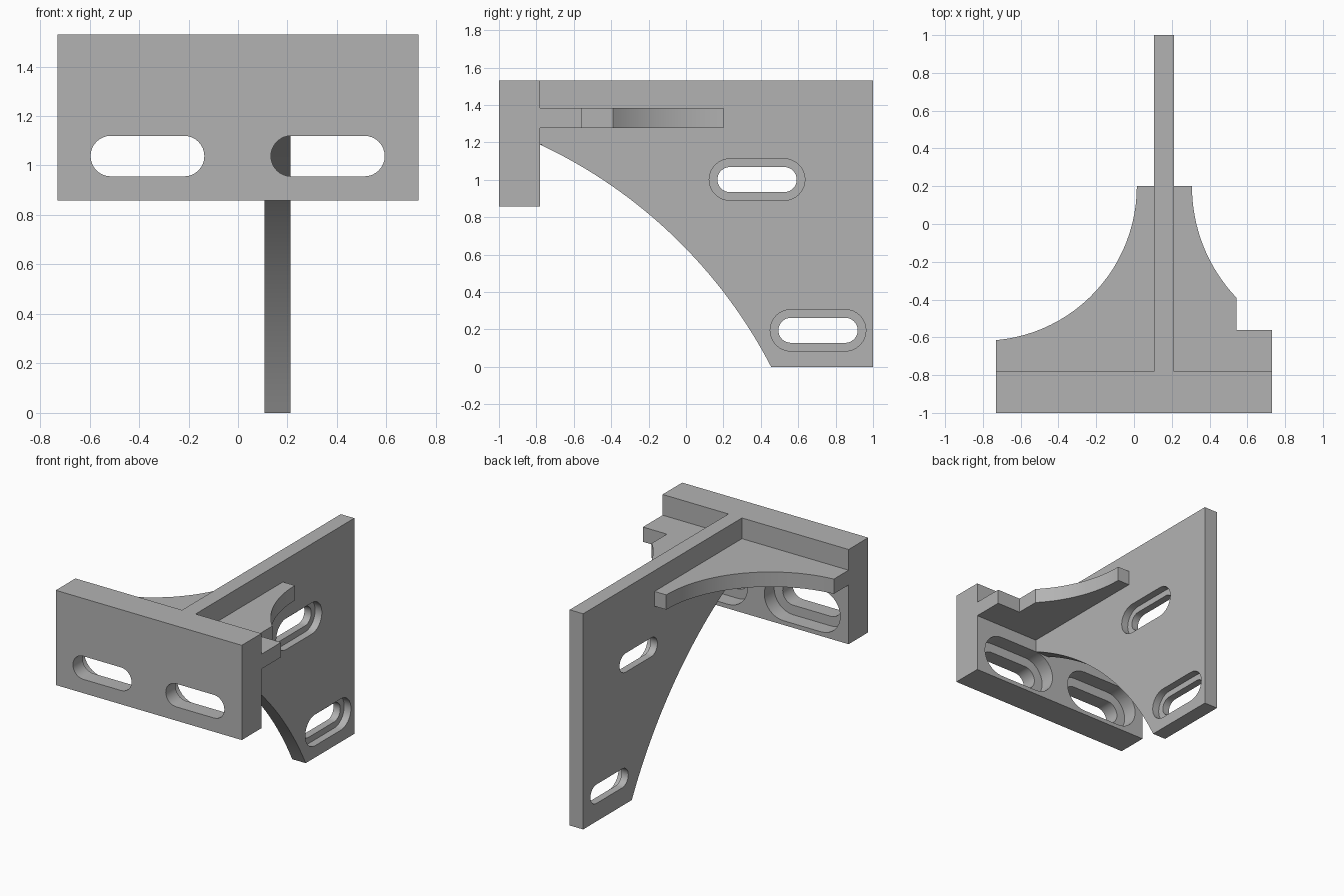
import bpy, bmesh, math
from mathutils import Vector

cube = bpy.data.objects.get("Cube")
if cube:
    bpy.data.objects.remove(cube, do_unlink=True)

grey = bpy.data.materials.new("plain_grey")
grey.use_nodes = True
GREY = (0.45, 0.45, 0.45, 1)
grey.diffuse_color = GREY
grey.node_tree.nodes["Principled BSDF"].inputs["Base Color"].default_value = GREY


def prism(name, outline, axis, lo, hi):
    """Extrude a 2D outline along an axis; the outline uses the other two axes in order."""
    bm = bmesh.new()

    def place(p, depth):
        co = list(p)
        co.insert("xyz".index(axis), depth)
        return bm.verts.new(co)

    low = [place(p, lo) for p in outline]
    high = [place(p, hi) for p in outline]
    bm.faces.new(low)
    bm.faces.new(high)
    for i in range(len(low)):
        j = (i + 1) % len(low)
        bm.faces.new((low[i], low[j], high[j], high[i]))
    bmesh.ops.recalc_face_normals(bm, faces=bm.faces)
    mesh = bpy.data.meshes.new(name)
    bm.to_mesh(mesh)
    bm.free()
    mesh.materials.append(grey)
    obj = bpy.data.objects.new(name, mesh)
    bpy.context.collection.objects.link(obj)
    return obj


def arc(centre, start, end, steps):
    """Points on a circle about centre, from the start point towards the end point."""
    c = Vector(centre)
    s, e = Vector(start) - c, Vector(end) - c
    a, b = math.atan2(s.y, s.x), math.atan2(e.y, e.x)
    b = a + (b - a + math.pi) % math.tau - math.pi
    pts = []
    for i in range(steps + 1):
        t = i / steps
        ang, r = a + (b - a) * t, s.length + (e.length - s.length) * t
        pts.append((c.x + r * math.cos(ang), c.y + r * math.sin(ang)))
    return pts


def slot(u, v, straight, r, steps=16):
    """Rounded slot outline, long along u."""
    pts = []
    for side, first in ((1, -math.pi / 2), (-1, math.pi / 2)):
        for i in range(steps + 1):
            a = first + math.pi * i / steps
            pts.append((u + side * straight + r * math.cos(a), v + r * math.sin(a)))
    return pts


def combine(target, other, operation):
    mod = target.modifiers.new("join", "BOOLEAN")
    mod.operation, mod.solver, mod.object = operation, "EXACT", other
    bpy.context.view_layer.objects.active = target
    bpy.ops.object.modifier_apply(modifier=mod.name)
    bpy.data.objects.remove(other, do_unlink=True)


W, TOP, BACK = 0.73, 1.53, -0.78
EMBED = BACK - 0.02
WEB_L, WEB_R = 0.107, 0.213

# Front mounting plate
bracket = prism("bracket", [(-W, 0.858), (W, 0.858), (W, TOP), (-W, TOP)], "y", -1, BACK)

# Upright side plate with its curved lower edge
web = prism("side_plate", [(EMBED, TOP), (EMBED, 1.188)]
            + arc((-1.91, -1.229), (BACK, 1.188), (0.455, 0), 32)
            + [(1, 0), (1, TOP)], "x", WEB_L, WEB_R)
combine(bracket, web, "UNION")

# Horizontal gusset with two concave edges and a notched corner
gusset = prism("gusset", [(-W, EMBED)]
               + arc((-0.803, 0.2), (-W, -0.615), (0.015, 0.2), 24)
               + arc((1.16, 0.2), (0.307, 0.2), (0.542, -0.39), 16)
               + [(0.542, -0.56), (W, -0.56), (W, EMBED)], "z", 1.278, 1.383)
combine(bracket, gusset, "UNION")

# Slots in the front plate, recessed from behind
for x in (-0.366, 0.363):
    combine(bracket, prism("cutter", slot(x, 1.038, 0.148, 0.082), "y", -1.1, -0.7), "DIFFERENCE")
    combine(bracket, prism("cutter", slot(x, 1.038, 0.148, 0.15), "y", -0.89, -0.77), "DIFFERENCE")

# Slots in the side plate, recessed from the left face
for y, z in ((0.38, 1.001), (0.706, 0.195)):
    combine(bracket, prism("cutter", slot(y, z, 0.145, 0.067), "x", 0, 0.3), "DIFFERENCE")
    combine(bracket, prism("cutter", slot(y, z, 0.145, 0.111), "x", 0.16, 0.3), "DIFFERENCE")

bpy.ops.object.select_all(action="DESELECT")
bracket.select_set(True)
bpy.context.view_layer.objects.active = bracket
bpy.ops.object.shade_smooth_by_angle(angle=math.radians(25))
